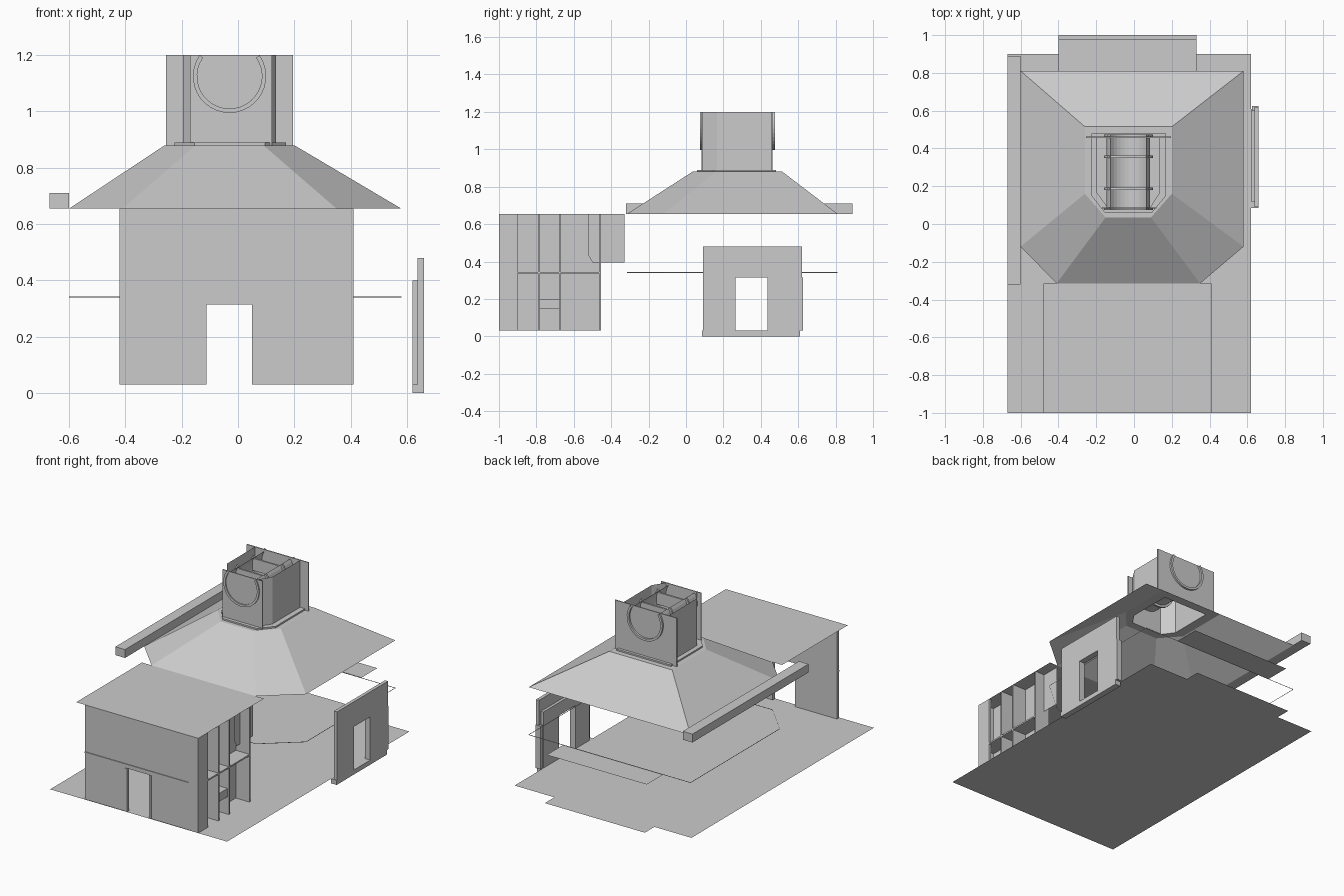
import bpy, bmesh, math

if "Cube" in bpy.data.objects:
    bpy.data.objects.remove(bpy.data.objects["Cube"])


def make(name, bm):
    me = bpy.data.meshes.new(name)
    bm.normal_update()
    bm.to_mesh(me)
    bm.free()
    ob = bpy.data.objects.new(name, me)
    bpy.context.collection.objects.link(ob)
    return ob


def box(name, x0, x1, y0, y1, z0, z1):
    bm = bmesh.new()
    bmesh.ops.create_cube(bm, size=1)
    for v in bm.verts:
        v.co = (x0 + (v.co.x + .5) * (x1 - x0),
                y0 + (v.co.y + .5) * (y1 - y0),
                z0 + (v.co.z + .5) * (z1 - z0))
    return make(name, bm)


def sheet(name, pts):
    bm = bmesh.new()
    bm.faces.new([bm.verts.new(p) for p in pts])
    return make(name, bm)


def loft(name, rings, closed=True):
    """Skin matching point loops in order."""
    bm = bmesh.new()
    loops = [[bm.verts.new(p) for p in r] for r in rings]
    for a, b in zip(loops, loops[1:]):
        n = len(a)
        for i in range(n if closed else n - 1):
            j = (i + 1) % n
            bm.faces.new((a[i], a[j], b[j], b[i]))
    return make(name, bm)


def at(pts, z):
    return [(x, y, z) for x, y in pts]


# Ground sheet with its rear extension
G = .03
sheet("ground", at([(-.67, -1), (.62, -1), (.62, .9), (.33, .9), (.33, 1),
                    (-.4, 1), (-.4, .9), (-.67, .9)], G))

# Hipped main roof: eave, top outline and the lantern opening
eave = [(-.6, -.12), (-.41, -.315), (.35, -.315), (.58, -.12), (.58, .81), (-.6, .81)]
top = [(-.26, .16), (-.15, .035), (.09, .035), (.2, .16), (.2, .515), (-.26, .515)]
hole = [(-.195, .165), (-.14, .088), (.085, .088), (.135, .165), (.135, .46), (-.195, .46)]
loft("main_roof", [at(eave, .655), at(top, .88), at(hole, .88)])
box("side_beam", -.67, -.6, -.32, .89, .655, .71)

# Thin string course below the eave and the rear ledge
loft("string_course", [at(eave, .339), at(eave, .343)])
sheet("rear_ledge", at([(-.4, .81), (.33, .81), (.33, .98), (-.4, .98)], .34))

# Lantern: walls, wide rear panel, front panel and base trim
loft("lantern_wall", [at(hole, .88), at(hole, 1.2)])
box("lantern_rear_panel", -.255, .195, .455, .462, .88, 1.2)
box("lantern_front_panel", -.17, .12, .082, .088, .88, 1.2)
trim = [(-.225, .15), (-.155, .06), (.095, .06), (.17, .15), (.17, .48), (-.225, .48)]
loft("lantern_trim", [at(trim, .88), at(trim, .89), at(hole, .89)])


# Round bands through the lantern, open at the top
def arc(r, y, n=24):
    a0 = math.radians(35)
    return [(-.03 + r * math.cos(a0 - t * (math.pi + 2 * a0) / n), y,
             1.125 + r * math.sin(a0 - t * (math.pi + 2 * a0) / n)) for t in range(n + 1)]


for i, y in enumerate((.075, .18, .35, .463)):
    loft(f"round_band_{i}", [arc(.115, y), arc(.13, y), arc(.13, y + .012),
                             arc(.115, y + .012), arc(.115, y)], closed=False)
loft("lantern_trough", [arc(.115, .08), arc(.115, .47)], closed=False)
for i, y in enumerate((.18, .35)):
    box(f"lantern_slat_{i}", -.14, .08, y, y + .012, 1.1, 1.18)

# Front building: roof sheet, front wall around the doorway
sheet("front_roof", at([(-.48, -1), (.41, -1), (.41, -.315), (-.48, -.315)], .655))
fy0, fy1 = -.995, -.975
box("front_wall_left", -.42, -.115, fy0, fy1, G, .34)
box("front_wall_right", .055, .34, fy0, fy1, G, .34)
box("front_lintel", -.115, .055, fy0, fy1, .315, .34)
box("front_wall_upper", -.42, .34, fy0, fy1, .34, .655)
box("front_ledge", -.42, .34, -1, fy1, .336, .344)
for s, x in (("left", -.125), ("right", .05)):
    box(f"door_jamb_{s}", x, x + .014, -1, fy1, G, .315)
box("corner_pier", .34, .41, -1, -.975, G, .655)
box("corner_pier_side", .395, .41, -1, -.9, G, .655)

# Right side bays: recessed wall, partitions, floor and step
box("bay_back_wall", .3, .31, -.975, -.455, G, .655)
for i, y in enumerate((-.79, -.68, -.465)):
    box(f"bay_partition_{i}", .3, .41, y, y + .01, G, .655)
box("bay_floor", .3, .41, -.975, -.455, .335, .345)
box("bay_step", .31, .4, -.79, -.68, .145, .2)
panel = [(-.52, .655), (-.52, .43), (-.5, .395), (-.33, .395), (-.33, .655)]
sheet("hanging_panel", [(.34, y, z) for y, z in panel])

# Right side gateway wall with its doorway
wx0, wx1 = .638, .66
box("gate_base", .62, wx1, .085, .61, 0, G)
box("gate_wall_front", wx0, wx1, .09, .265, G, .48)
box("gate_wall_rear", wx0, wx1, .435, .62, G, .48)
box("gate_lintel", wx0, wx1, .265, .435, .315, .48)
for s, y0, y1 in (("front", .12, .265), ("rear", .435, .6)):
    box(f"gate_lining_{s}", .62, wx0, y0, y1, G, .4)
box("gate_lining_top", .62, wx0, .265, .435, .315, .4)
box("gate_end_post", .625, wx1, .595, .625, G, .315)
